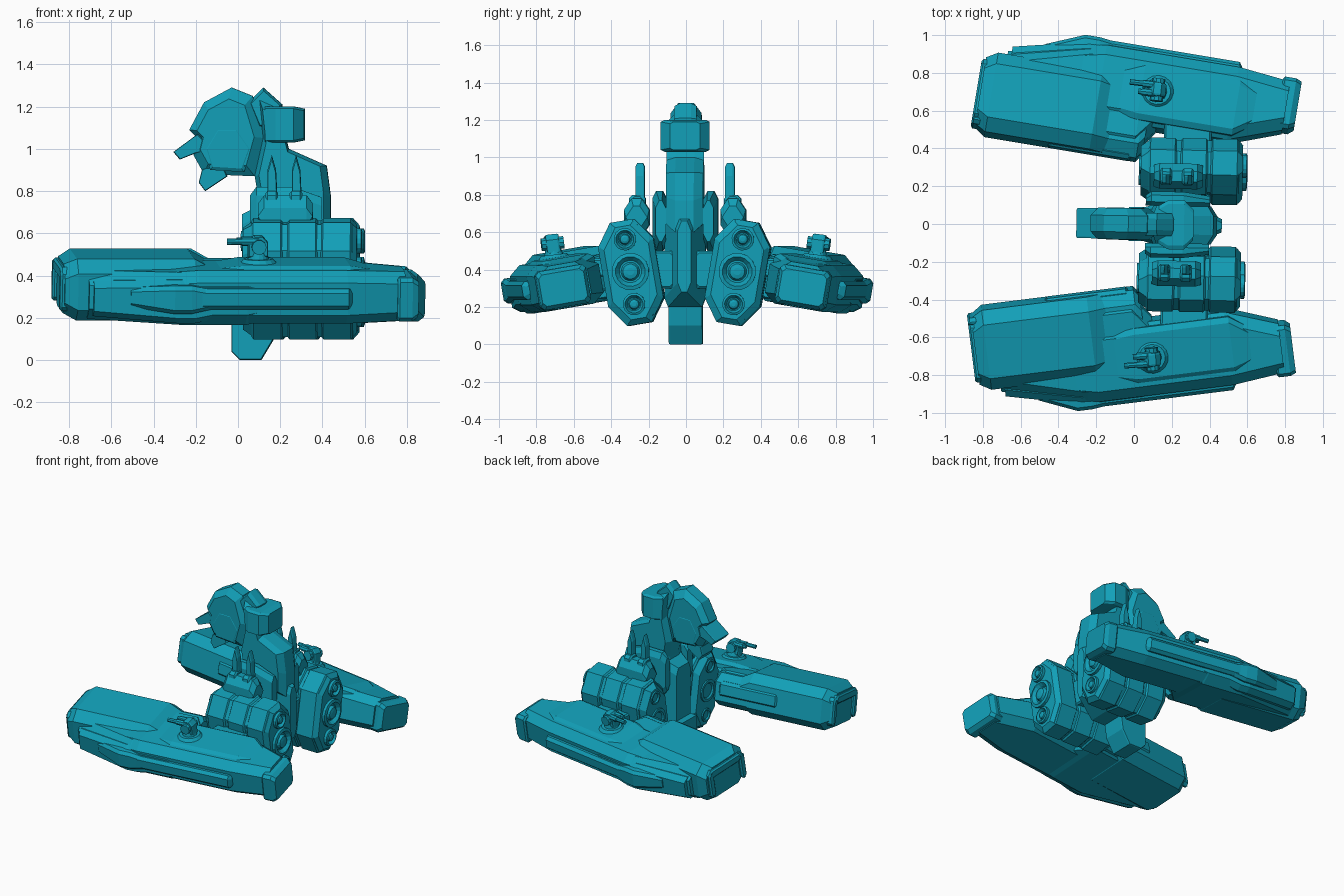
import bpy, bmesh
from math import pi, tau, cos, sin
from mathutils import Matrix

cube = bpy.data.objects.get("Cube")
if cube:
    bpy.data.objects.remove(cube, do_unlink=True)

teal = bpy.data.materials.new("teal")
teal.use_nodes = True
teal.diffuse_color = (.006, .35, .48, 1)
teal.node_tree.nodes["Principled BSDF"].inputs["Base Color"].default_value = teal.diffuse_color


def move(x, y, z):
    return Matrix.Translation((x, y, z))


def turn(angle, axis):
    return Matrix.Rotation(angle, 4, axis)


HEADING = turn(-.02, 'Z')
TILT = turn(-.17, 'X')
CENTRE = Matrix()
POD = move(0, .675, .335) @ turn(-.145, 'Z') @ TILT
ENGINE = move(0, .285, .385) @ TILT
TURRET = move(.11, .7, .44) @ turn(-.12, 'X') @ turn(-.1, 'Z')
FORWARD, BACKWARD, SIDEWAYS = turn(-pi / 2, 'Y'), turn(pi / 2, 'Y'), turn(pi / 2, 'X')


def loft(name, rings, frame, mirrored):
    """Join matching rings into a closed skin, once or once per side."""
    for prefix, side in (("left_", 1), ("right_", -1)) if mirrored else (("", 1),):
        bm = bmesh.new()
        rows = [[bm.verts.new(point) for point in ring] for ring in rings]
        for first, second in zip(rows, rows[1:]):
            for i in range(len(first)):
                bm.faces.new((first[i - 1], first[i], second[i], second[i - 1]))
        bm.faces.new(rows[0])
        bm.faces.new(rows[-1])
        bm.transform(HEADING @ Matrix.Diagonal((1, side, 1, 1)) @ frame)
        bmesh.ops.recalc_face_normals(bm, faces=bm.faces)
        mesh = bpy.data.meshes.new(prefix + name)
        bm.to_mesh(mesh)
        bm.free()
        mesh.materials.append(teal)
        bpy.context.collection.objects.link(bpy.data.objects.new(prefix + name, mesh))


def block(name, frame, length, width, height, edge=(.02, .02),
          front=(.01, .01, .01, .01), rear=(.01, .01, .01, .01), mirrored=True):
    """Chamfered box; each end narrows over (run, inner inset, outer inset, height inset)."""
    def section(x, inner=0, outer=0, drop=0):
        left, right = width[0] + inner, width[1] - outer
        low, high = height[0] + drop, height[1] - drop
        cy, cz = edge
        return [(x, left + cy, high), (x, right - cy, high), (x, right, high - cz), (x, right, low + cz),
                (x, right - cy, low), (x, left + cy, low), (x, left, low + cz), (x, left, high - cz)]
    start, end = length
    loft(name, [section(start, *front[1:]), section(start + front[0]),
                section(end - rear[0]), section(end, *rear[1:])], frame, mirrored)


def plate(name, outline, half, bevel, shrink=.85, y=0, frame=CENTRE, mirrored=False):
    """Side outline (x, z) thickened along y, with sloping rims."""
    cx, cz = (sum(values) / len(outline) for values in zip(*outline))
    rings = []
    for depth, scale in ((-half, shrink), (bevel - half, 1), (half - bevel, 1), (half, shrink)):
        rings.append([(cx + (x - cx) * scale, y + depth, cz + (z - cz) * scale) for x, z in outline])
    loft(name, rings, frame, mirrored)


def turned(name, profile, frame, sides=16):
    """Profile (radius, height) turned about the frame's own z axis."""
    angles = [tau * i / sides for i in range(sides)]
    loft(name, [[(r * cos(a), r * sin(a), h) for a in angles] for r, h in profile], frame, True)


def both(half):
    return (-half, half)


# Side pods: raised nose with a framed front, main body, outer armour and tail
block("pod_nose", POD, length=(-.82, -.11), width=(-.335, .095), height=(-.145, .15), edge=(.07, .06),
      front=(.06, .04, .03, .03), rear=(.09, 0, .01, .05))
block("pod_nose_root", POD, length=(-.2, .08), width=(-.335, .1), height=(-.13, .1), edge=(.07, .05),
      rear=(.03, .04, 0, .01))
block("pod_brow", POD, length=(-.84, -.78), width=(-.27, .04), height=(.05, .11))
for part, inner in (("inner", -.3), ("outer", 0)):
    block(part + "_nose_post", POD, length=(-.84, -.78), width=(inner, inner + .05), height=(-.1, .1))
block("pod_shoulder", POD, length=(-.71, .13), width=(-.3, .24), height=(-.143, .11), edge=(.07, .06),
      front=(.45, .05, .12, .01), rear=(.1, .13, .01, .02))
block("pod_body", POD, length=(-.5, .79), width=(-.16, .235), height=(-.135, .12), edge=(.06, .05),
      front=(.3, 0, .06, .03), rear=(.28, .1, .03, .01))
block("pod_deck", POD, length=(-.12, .63), width=(-.14, .16), height=(.05, .135), edge=(.03, .02),
      front=(.14, .02, .03, .02), rear=(.1, .07, .03, .02))
block("pod_armour", POD, length=(-.3, .53), width=(.1, .27), height=(-.055, .045),
      front=(.05, 0, .01, .01), rear=(.02, 0, .03, .01))
block("pod_armour_flare", POD, length=(-.52, -.14), width=(.1, .275), height=(-.075, .06),
      front=(.2, 0, .08, .02), rear=(.1, 0, .01, .02))
block("pod_cheek", POD, length=(-.69, -.12), width=(0, .24), height=(-.13, .08), edge=(.04, .03),
      front=(.4, 0, .09, .02), rear=(.1, 0, 0, .02))
block("pod_inner_panel", POD, length=(-.42, .02), width=(-.345, -.25), height=(-.05, .06))
block("pod_tail", POD, length=(.75, .85), width=(-.05, .225), height=(-.12, .09), edge=(.02, .02),
      rear=(.03, .02, .01, .02))

# Turrets on the pods
turned("turret_base", [(.085, -.02), (.088, .02), (.07, .04), (.05, .04), (.04, .08)], TURRET)
plate("turret_head", [(-.05, .05), (-.05, .12), (-.02, .15), (.02, .15), (.045, .12), (.045, .05)],
      half=.035, bevel=.01, shrink=.9, frame=TURRET, mirrored=True)
turned("turret_pivot", [(.035, -.06), (.035, .06)], TURRET @ move(0, 0, .1) @ SIDEWAYS, sides=10)
for part, y, reach in (("inner", -.022, .1), ("outer", .022, .15)):
    turned(part + "_barrel", [(.02, 0), (.02, .08), (.015, .08), (.015, reach)],
           TURRET @ move(0, y, .125) @ FORWARD, sides=8)

# Engines: a grooved, elongated octagon with nozzles behind and intakes in front
block("engine_core", ENGINE, length=(.03, .57), width=both(.14), height=both(.27), edge=(.08, .11),
      front=(.05, .03, .03, .03), rear=(.02, .02, .02, .02))
for part, start, end in (("front", .07, .22), ("middle", .24, .385), ("rear", .4, .55)):
    block(part + "_engine_jacket", ENGINE, length=(start, end), width=both(.15), height=both(.28),
          edge=(.085, .12))
for part, y, z, r in (("upper", 0, .18, .06), ("middle", 0, .005, .1), ("lower", .01, -.17, .06)):
    turned(part + "_nozzle", [(r, 0), (r, .03), (r * .8, .035), (r * .6, .01), (r * .5, .01),
                              (r * .4, .03), (r * .2, .035)], ENGINE @ move(.56, y, z) @ BACKWARD)
    turned(part + "_intake", [(r * .8, 0), (r * .8, .02), (r * .6, .02), (r * .5, .01)],
           ENGINE @ move(.04, y, z) @ FORWARD)

# Twin blades on each engine
block("blade_mount", CENTRE, length=(.1, .36), width=(.19, .325), height=(.58, .78),
      edge=(.04, .06), front=(.03, .01, .01, .04), rear=(.03, .01, .01, .04))
for part, x in (("front", .165), ("rear", .28)):
    block(part + "_blade_socket", CENTRE, length=(x - .03, x + .03), width=(.21, .3), height=(.7, .8))
    plate(part + "_blade", [(x - .02, .7), (x - .02, .9), (x, .97), (x + .02, .9), (x + .03, .7)],
          half=.025, bevel=.01, y=.24, mirrored=True)

# Shields and struts that tie the spine, engines and pods together
block("engine_shield", CENTRE, length=(.06, .4), width=(.1, .175), height=(.5, .82), edge=(.02, .04),
      front=(.03, 0, .02, .04), rear=(.14, 0, .02, .05))
for part, width, height in (("engine", (.05, .25), (.3, .5)), ("pod", (.38, .57), (.36, .46))):
    block(part + "_strut", CENTRE, length=(.15, .4), width=width, height=height)

# Central spine: core, neck, keel and rear block
block("spine_core", CENTRE, length=(.02, .465), width=both(.11), height=(.2, .74), edge=(.02, .05),
      front=(.1, .03, .03, .05), rear=(.17, .075, .075, .08), mirrored=False)
plate("neck", [(.08, .6), (.1, .75), (.08, .87), (.12, 1.05), (.1, 1.24), (.19, 1.2), (.24, 1),
               (.42, .92), (.44, .77), (.44, .6)], half=.1, bevel=.05)
plate("keel", [(-.03, .3), (-.03, .04), (.01, 0), (.11, 0), (.17, .1), (.2, .3)],
      half=.09, bevel=.01, shrink=.97)
block("neck_rear_block", CENTRE, length=(.13, .315), width=both(.13), height=(1.03, 1.2),
      edge=(.02, .01), front=(.05, .03, .03, 0), rear=(.05, .05, .05, .01), mirrored=False)

# Helmet-shaped head
plate("skull", [(-.03, 1.29), (-.16, 1.22), (-.23, 1.09), (-.19, 1.05), (-.21, .97), (-.16, .88),
                (.08, .87), (.13, 1.05), (.07, 1.25)], half=.083, bevel=.04, shrink=.75)
plate("visor", [(-.19, 1.07), (-.305, .985), (-.275, .95), (-.2, .98), (-.12, 1)],
      half=.08, bevel=.01, shrink=.95)
plate("chin", [(-.17, .9), (-.185, .84), (-.155, .8), (-.05, .87), (-.08, .94)],
      half=.065, bevel=.01, shrink=.95)
plate("cheek", [(-.16, 1), (-.13, .9), (.03, .89), (.07, 1), (0, 1.1), (-.1, 1.1)],
      half=.015, bevel=.01, y=.07, mirrored=True)
plate("crest", [(.05, 1.22), (.12, 1.29), (.21, 1.21), (.2, 1.1), (.1, 1.1)], half=.06, bevel=.03)
